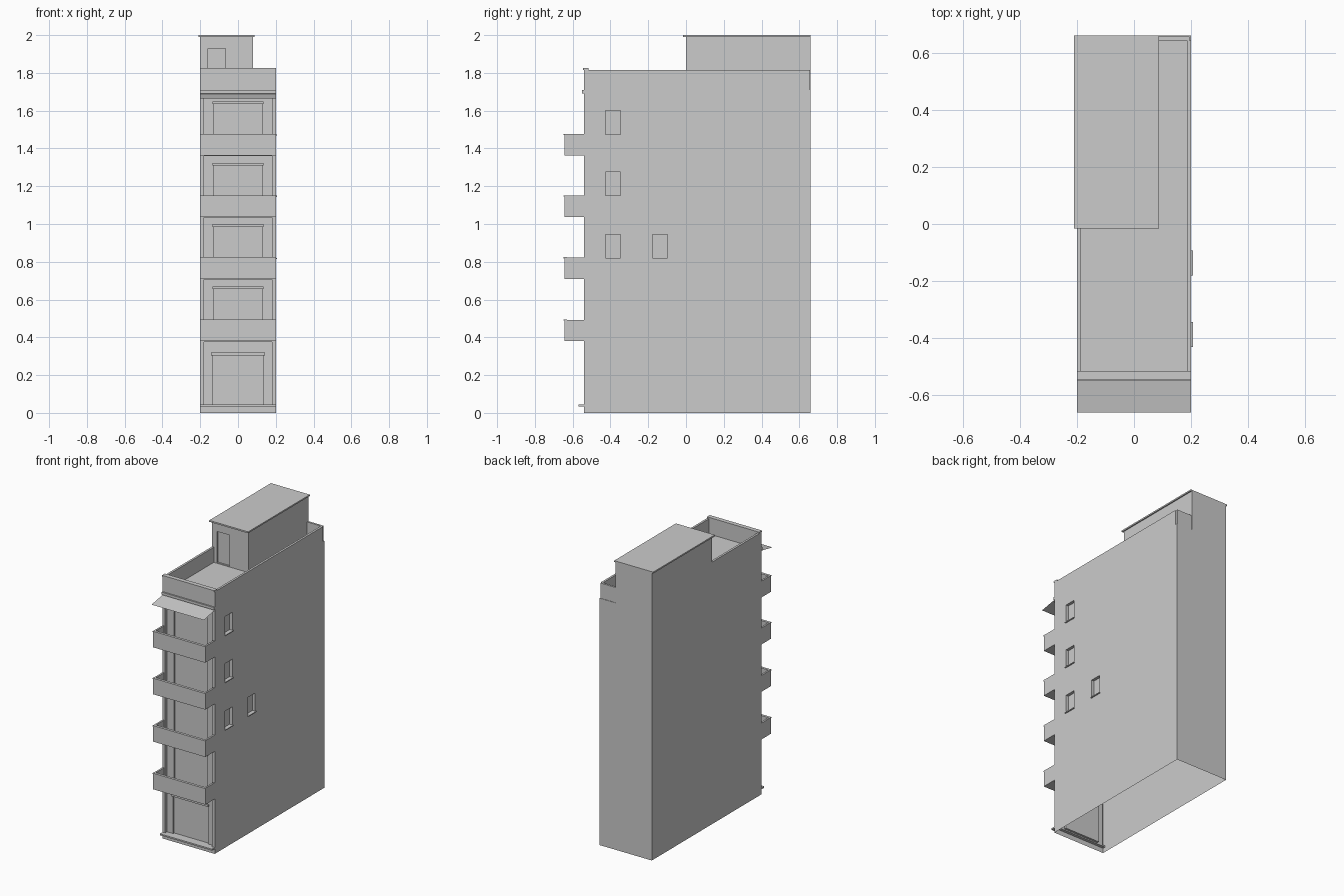
import bpy, bmesh

if "Cube" in bpy.data.objects:
    bpy.data.objects.remove(bpy.data.objects["Cube"])


def box(name, x, y, z):
    """Box given by its (min, max) range on each axis."""
    bm = bmesh.new()
    bmesh.ops.create_cube(bm, size=1)
    for v in bm.verts:
        v.co = [r[0] if c < 0 else r[1] for c, r in zip(v.co, (x, y, z))]
    me = bpy.data.meshes.new(name)
    bm.to_mesh(me)
    bm.free()
    ob = bpy.data.objects.new(name, me)
    bpy.context.collection.objects.link(ob)
    return ob


def cut(target, x, y, z):
    """Carve a box out of the target."""
    cutter = box("cutter", x, y, z)
    cutter.hide_render = True
    mod = target.modifiers.new("cut", 'BOOLEAN')
    mod.operation, mod.solver, mod.object = 'DIFFERENCE', 'EXACT', cutter
    bpy.context.view_layer.objects.active = target
    bpy.ops.object.modifier_apply(modifier=mod.name)
    bpy.data.objects.remove(cutter)


def drop_faces(ob, test):
    bm = bmesh.new()
    bm.from_mesh(ob.data)
    bmesh.ops.delete(bm, geom=[f for f in bm.faces if test(f)], context='FACES')
    bm.to_mesh(ob.data)
    bm.free()


W, F, B, ROOF = 0.2, -0.54, 0.66, 1.71
hull = box("building_hull", (-W, W), (F, B), (0, ROOF))

# Storeys: shallow facade recess, inset door or window, lintel
R = F + 0.02
storeys = [(0.04, 0.375, 0.305, 0.135)] + [
    (z, z + 0.315, z + 0.265, 0.128) for z in (0.39, 0.72, 1.045, 1.37)]
for i, (z0, z1, head, hw) in enumerate(storeys):
    cut(hull, (-0.18, 0.18), (F - 0.1, R), (z0, z1))
    cut(hull, (-hw, hw), (F - 0.1, R + 0.015), (z0 + 0.002, head))
    box(f"lintel_{i}", (-hw - 0.007, hw + 0.007), (R - 0.01, R + 0.005),
        (head, head + 0.014))

# Side windows with sills
for i, (y, z) in enumerate([(-0.43, 0.82), (-0.43, 1.15), (-0.43, 1.475), (-0.18, 0.82)]):
    cut(hull, (W - 0.02, W + 0.1), (y + 0.003, y + 0.082), (z, z + 0.125))
    box(f"side_window_sill_{i}", (W - 0.02, W + 0.007), (y, y + 0.087), (z - 0.006, z))

# The hull is open underneath
drop_faces(hull, lambda f: f.normal.z < -0.9 and f.calc_center_median().z < 0.001)

# Entrance step
box("entrance_step", (-W, W), (F - 0.03, F + 0.02), (0.034, 0.044))

# Balconies: hollow trays with a thin rim on the front
for i, z in enumerate((0.38, 0.71, 1.038, 1.363)):
    tray = box(f"balcony_{i}", (-W, W), (-0.643, F), (z, z + 0.113))
    cut(tray, (-W + 0.012, W - 0.012), (-0.631, F + 0.1), (z + 0.01, z + 0.3))
    box(f"balcony_rim_{i}", (-W, W), (-0.648, -0.63), (z + 0.108, z + 0.114))

# Awning: a single sloping sheet
me = bpy.data.meshes.new("awning")
me.from_pydata([(-W, F, 1.687), (W, F, 1.687), (W, -0.66, 1.665), (-W, -0.66, 1.665)],
               [], [(0, 3, 2, 1)])
bpy.context.collection.objects.link(bpy.data.objects.new("awning", me))

# Parapets and cornice around the terrace
TOP = 1.815
box("cornice", (-W, W), (F - 0.01, F + 0.02), (1.692, 1.71))
box("front_parapet", (-W, W), (F, -0.515), (ROOF, TOP))
box("front_coping", (-W, W), (F - 0.006, -0.515), (TOP, 1.825))
box("right_parapet", (W - 0.015, W), (-0.515, 0.643), (ROOF, TOP))
box("left_parapet", (-W, -W + 0.015), (-0.515, 0), (ROOF, TOP))
box("back_parapet", (0.08, W - 0.005), (0.643, 0.657), (ROOF, TOP))

# Stair tower on the roof
tower = box("stair_tower", (-W, 0.08), (0, B), (ROOF, 1.99))
cut(tower, (-0.16, -0.065), (-0.1, 0.012), (ROOF + 0.004, 1.93))
box("stair_tower_roof", (-0.21, 0.088), (-0.015, B), (1.99, 2.0))
